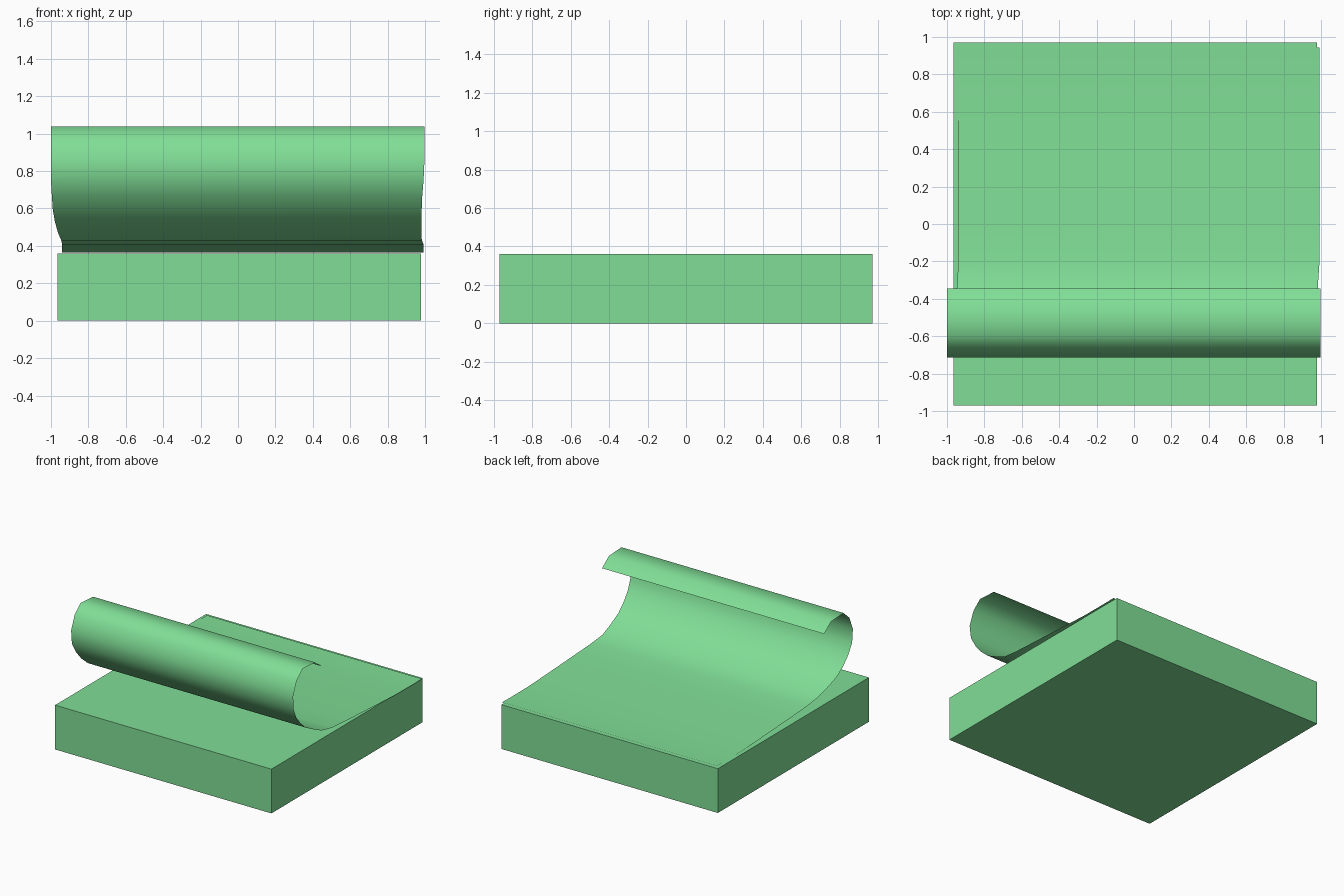
import bpy, bmesh

green = bpy.data.materials.new("fresh green")
green.diffuse_color = (0.216, 0.73, 0.305, 1)


def finish(name, bm, smooth):
    mesh = bpy.data.meshes.new(name)
    for f in bm.faces:
        f.smooth = smooth
    bm.to_mesh(mesh)
    bm.free()
    mesh.materials.append(green)
    obj = bpy.data.objects.new(name, mesh)
    bpy.context.collection.objects.link(obj)
    return obj


# Base block
bm = bmesh.new()
bmesh.ops.create_cube(bm, size=1)
bmesh.ops.scale(bm, vec=(1.945, 1.94, 0.36), verts=bm.verts)
bmesh.ops.translate(bm, vec=(0.007, 0, 0.18), verts=bm.verts)
finish("base_block", bm, False)

# Thin top sheet peeling back into a curl: y, z, left x, right x per row
rows = [
    (0.945, 0.366, -0.94, 0.993), (0.85, 0.364, -0.94, 0.993),
    (0.62, 0.365, -0.94, 0.993), (0.40, 0.375, -0.94, 0.993),
    (0.00, 0.396, -0.94, 0.993), (-0.20, 0.408, -0.94, 0.992),
    (-0.33, 0.430, -0.945, 0.983), (-0.42, 0.472, -0.963, 0.98),
    (-0.53, 0.530, -0.979, 0.98), (-0.60, 0.592, -0.99, 0.982),
    (-0.66, 0.665, -0.995, 0.985), (-0.705, 0.750, -1.0, 0.992),
    (-0.715, 0.860, -1.0, 0.997), (-0.67, 0.970, -1.0, 0.997),
    (-0.595, 1.037, -1.0, 0.997), (-0.435, 1.028, -1.0, 0.997),
    (-0.345, 0.962, -1.0, 0.997),
]
bm = bmesh.new()
pairs = [(bm.verts.new((l, y, z)), bm.verts.new((r, y, z))) for y, z, l, r in rows]
for (a, b), (c, d) in zip(pairs, pairs[1:]):
    bm.faces.new((a, c, d, b))
finish("curled_sheet", bm, True)
